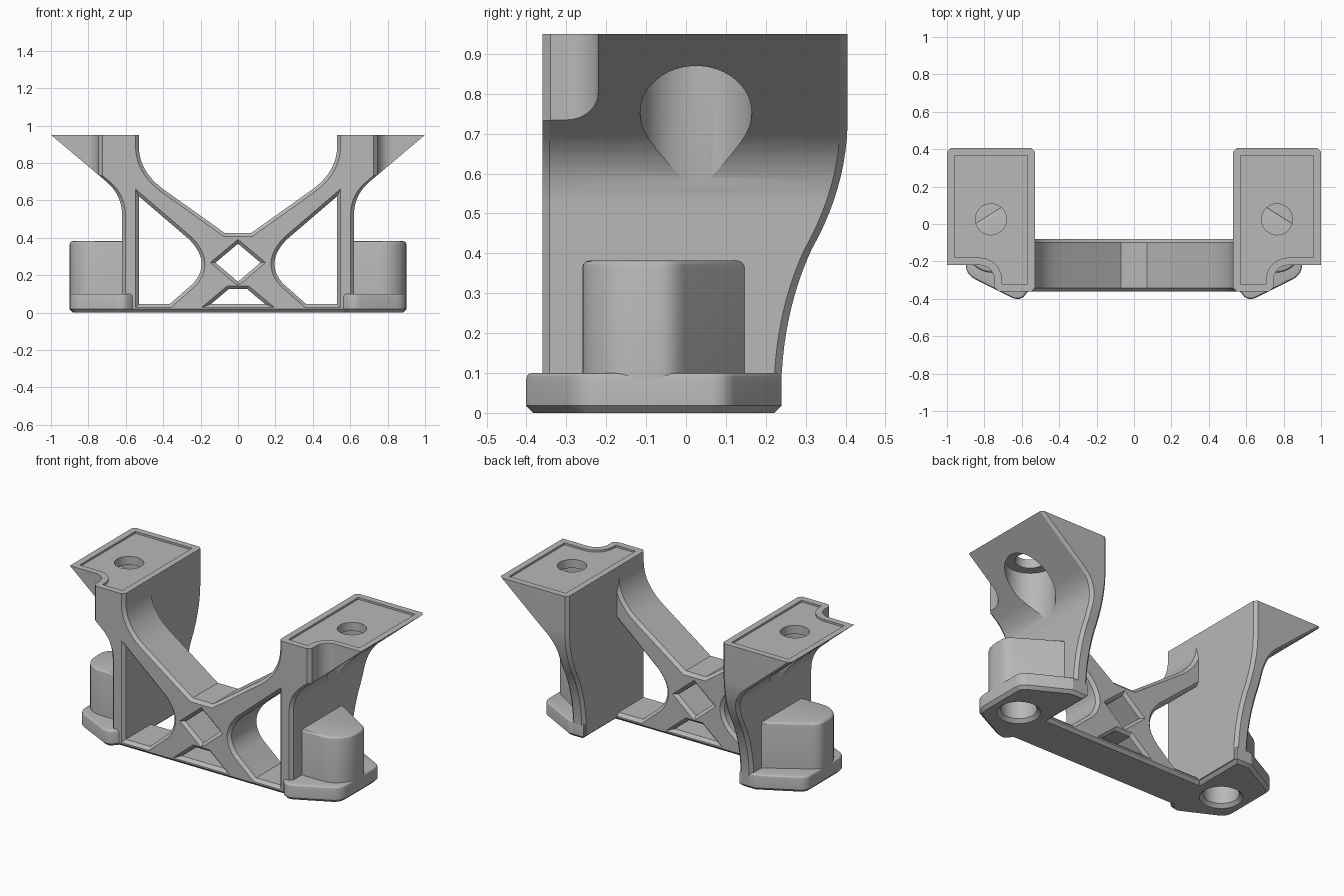
import bpy, bmesh, math
from mathutils import Vector, Matrix

old = bpy.data.objects.get("Cube")
if old:
    bpy.data.objects.remove(old, do_unlink=True)

GREY = bpy.data.materials.new("plain_grey")
GREY.use_nodes = True
GREY.diffuse_color = (0.48, 0.48, 0.48, 1)
GREY.node_tree.nodes["Principled BSDF"].inputs["Base Color"].default_value = (0.48, 0.48, 0.48, 1)

FRONT, REAR, TOP, INNER, CHAMFER = -0.36, -0.08, 0.95, 0.53, 0.018


# ---- helpers ----
def bez(a, b, c, n=10):
    """Points on a quadratic curve from a to c."""
    a, b, c = Vector(a), Vector(b), Vector(c)
    ts = [i / n for i in range(n + 1)]
    return [tuple(a * (1 - t) ** 2 + b * 2 * t * (1 - t) + c * t * t) for t in ts]


def arc(cx, cy, r, start, end, n=10):
    angles = [math.radians(start + (end - start) * i / n) for i in range(n + 1)]
    return [(cx + r * math.cos(a), cy + r * math.sin(a)) for a in angles]


def finish(name, bm):
    bmesh.ops.recalc_face_normals(bm, faces=bm.faces)
    mesh = bpy.data.meshes.new(name)
    bm.to_mesh(mesh)
    bm.free()
    mesh.materials.append(GREY)
    ob = bpy.data.objects.new(name, mesh)
    bpy.context.collection.objects.link(ob)
    return ob


def loft(name, rings):
    """Closed skin through rings of equal length."""
    bm = bmesh.new()
    rows = [[bm.verts.new(p) for p in ring] for ring in rings]
    n = len(rows[0])
    for low, high in zip(rows, rows[1:]):
        for i in range(n):
            j = (i + 1) % n
            bm.faces.new((low[i], low[j], high[j], high[i]))
    bm.faces.new(rows[0])
    bm.faces.new(rows[-1])
    return finish(name, bm)


def prism(name, pts, axis, lo, hi):
    place = (lambda p, h: (p[0], h, p[1])) if axis == 1 else (lambda p, h: (p[0], p[1], h))
    return loft(name, [[place(p, h) for p in pts] for h in (lo, hi)])


def cone(name, x, y, z0, z1, r0, r1):
    bm = bmesh.new()
    bmesh.ops.create_cone(bm, cap_ends=True, segments=48, radius1=r0, radius2=r1, depth=z1 - z0,
                          matrix=Matrix.Translation((x, y, (z0 + z1) / 2)))
    return finish(name, bm)


def apply(ob, mod):
    bpy.context.view_layer.objects.active = ob
    bpy.ops.object.modifier_apply(modifier=mod.name)


def cut(ob, *cutters):
    for c in cutters:
        mod = ob.modifiers.new("cut", "BOOLEAN")
        mod.operation, mod.solver, mod.object = "DIFFERENCE", "EXACT", c
        apply(ob, mod)
        bpy.data.objects.remove(c, do_unlink=True)


def bevel_caps(ob, axis, sign, width, segments=1):
    """Bevel the rim of the caps that face along the axis."""
    bm = bmesh.new()
    bm.from_mesh(ob.data)
    bm.normal_update()
    rim = []
    for e in bm.edges:
        if len(e.link_faces) == 2:
            d = sorted((f.normal[axis] * sign for f in e.link_faces), key=abs)
            if abs(d[0]) < 0.1 and d[1] > 0.9:
                rim.append(e)
    bmesh.ops.bevel(bm, geom=rim, offset=width, offset_type="OFFSET", segments=segments,
                    profile=0.5, affect="EDGES")
    bm.to_mesh(ob.data)
    bm.free()


def mirror(ob):
    apply(ob, ob.modifiers.new("mirror", "MIRROR"))


def flip(pts):
    return [(-x, z) for x, z in reversed(pts)]


# ---- cross truss between the legs ----
half = ([(0.07, 0.425)] + bez((0.40, 0.66), (INNER, 0.756), (INNER, 0.89))
        + [(INNER, 0.92), (0.6, 0.92), (0.6, 0)])
truss = prism("cross_truss", half + flip(half), 1, FRONT, REAR)
window = ([(0.54, 0.045), (0.54, 0.63)] + bez((0.26, 0.39), (0.14, 0.267), (0.24, 0.155))
          + [(0.365, 0.045)])
diamond = [(0, 0.165), (0.12, 0.267), (0, 0.368), (-0.12, 0.267)]
slot = [(-0.145, 0.045), (0.145, 0.045), (0.05, 0.125), (-0.05, 0.125)]
cut(truss, *[prism("window_cutter", p, 1, FRONT - 0.1, REAR + 0.1)
             for p in (window, flip(window), diamond, slot)])
bevel_caps(truss, 1, -1, CHAMFER)
bevel_caps(truss, 1, 1, CHAMFER)

# ---- flared legs: outer and rear curves sampled by height ----
outer = ([(0.62, 0.02)] + bez((0.62, 0.52), (0.62, 0.63), (0.704, 0.70)) + [(1.0, TOP)])
rear = ([(0.24, 0.02)] + bez((0.24, 0.1), (0.25, 0.27), (0.315, 0.41))
        + bez((0.315, 0.41), (0.40, 0.56), (0.405, 0.72))[1:] + [(0.405, TOP)])


def at(curve, z):
    for (a, za), (b, zb) in zip(curve, curve[1:]):
        if z <= zb:
            return a + (b - a) * (z - za) / (zb - za)
    return curve[-1][0]


def section(z):
    x, y, c = at(outer, z), at(rear, z), CHAMFER
    return [(INNER, FRONT + c, z), (INNER + c, FRONT, z), (x - c, FRONT, z), (x, FRONT + c, z),
            (x, y - c, z), (x - c, y, z), (INNER + c, y, z), (INNER, y - c, z)]


levels = sorted({round(z, 3) for _, z in outer + rear})
leg = loft("leg", [section(z) for z in levels])

# corner notch, top recess and screw clearance
notch = ([(0.72, -0.5), (0.72, -0.365), (0.745, -0.34)] + arc(0.825, -0.30, 0.08, 180, 90)
         + [(1.2, -0.22), (1.2, -0.5)])
recess = ([(0.57, -0.32), (0.705, -0.32)] + arc(0.825, -0.30, 0.12, 180, 90)
          + [(0.96, -0.18), (0.96, 0.365), (0.57, 0.365)])
cut(leg,
    prism("notch_cutter", notch, 2, 0.5, 1.1),
    prism("recess_cutter", recess, 2, TOP - 0.012, 1.1),
    cone("clearance_cutter", 0.765, 0.025, 0.4, 0.885, 0.14, 0.14),
    cone("screw_cutter", 0.765, 0.025, 0.8, 1.1, 0.083, 0.083))
mirror(leg)

# ---- foot pads ----
outline = ([(0.535, -0.33), (0.57, -0.365)] + bez((0.59, -0.39), (0.62, -0.41), (0.655, -0.393), 5)
           + bez((0.85, -0.295), (0.90, -0.27), (0.90, -0.21), 6)
           + bez((0.90, 0.06), (0.90, 0.10), (0.86, 0.122), 6) + [(0.64, 0.24), (0.535, 0.24)])
pad = prism("foot_pad", outline, 2, 0, 0.1)
bevel_caps(pad, 2, -1, CHAMFER)
bevel_caps(pad, 2, 1, 0.015, 3)

# ---- bolt bosses above the pads ----
plan = ([(0.58, -0.26)] + arc(0.76, -0.12, 0.14, -90, 0)
        + bez((0.90, -0.07), (0.90, -0.03), (0.86, -0.005), 6) + [(0.62, 0.147), (0.58, 0.147)])
boss = prism("bolt_boss", plan, 2, 0.05, 0.382)
bevel_caps(boss, 2, 1, 0.018, 3)

# blind bolt holes from below
for part in (pad, boss):
    cut(part, cone("bolt_cutter", 0.725, -0.12, -0.1, 0.3, 0.1, 0.1))
cut(pad, cone("countersink_cutter", 0.725, -0.12, -0.01, 0.02, 0.13, 0.1))
for part in (pad, boss):
    mirror(part)

# ---- shading ----
for part in (truss, leg, pad, boss):
    bpy.ops.object.select_all(action="DESELECT")
    part.select_set(True)
    bpy.context.view_layer.objects.active = part
    bpy.ops.object.shade_smooth_by_angle(angle=math.radians(25))
